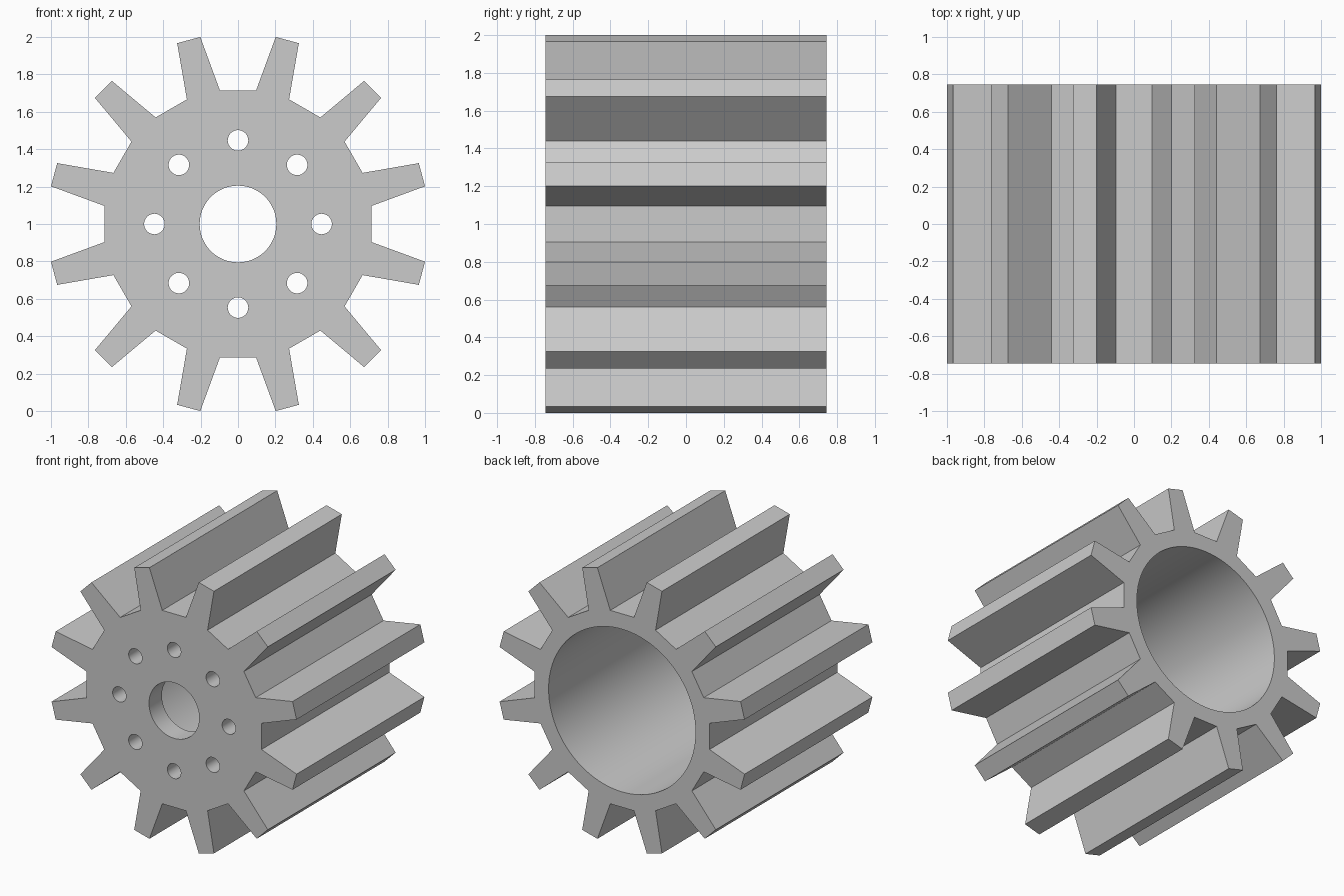
import bpy, bmesh, math
from mathutils import Vector

if "Cube" in bpy.data.objects:
    bpy.data.objects.remove(bpy.data.objects["Cube"], do_unlink=True)

TEETH = 12
TIP_R, ROOT_R = 1.02, 0.72
TIP_HALF, ROOT_HALF = 3.6, 7.3      # half angles of a tooth, in degrees
HALF_LEN = 0.745
PLATE = 0.15                        # thickness of the front web
CENTRE_Z = 1.0

grey = bpy.data.materials.new("light_grey")
grey.use_nodes = True
colour = (0.6, 0.6, 0.6, 1)
grey.diffuse_color = colour
grey.node_tree.nodes["Principled BSDF"].inputs["Base Color"].default_value = colour


def polar(radius, degrees):
    a = math.radians(degrees)
    return radius * math.sin(a), CENTRE_Z + radius * math.cos(a)


def prism(name, outline, y0, y1):
    """Extrude an x-z outline along y."""
    bm = bmesh.new()
    face = bm.faces.new([bm.verts.new((x, y0, z)) for x, z in outline])
    out = bmesh.ops.extrude_face_region(bm, geom=[face])
    moved = [v for v in out["geom"] if isinstance(v, bmesh.types.BMVert)]
    bmesh.ops.translate(bm, verts=moved, vec=Vector((0, y1 - y0, 0)))
    bmesh.ops.recalc_face_normals(bm, faces=bm.faces)
    mesh = bpy.data.meshes.new(name)
    bm.to_mesh(mesh)
    bm.free()
    mesh.materials.append(grey)
    obj = bpy.data.objects.new(name, mesh)
    bpy.context.collection.objects.link(obj)
    return obj


def drill(body, radius, x, z, y0, y1, sides):
    """Cut a round hole along y."""
    ring = [(x + radius * math.cos(math.tau * i / sides),
             z + radius * math.sin(math.tau * i / sides)) for i in range(sides)]
    cutter = prism("hole_cutter", ring, y0, y1)
    cutter.hide_render = True
    mod = body.modifiers.new("hole", "BOOLEAN")
    mod.operation = "DIFFERENCE"
    mod.solver = "EXACT"
    mod.object = cutter
    bpy.ops.object.modifier_apply(modifier=mod.name)
    bpy.data.objects.remove(cutter, do_unlink=True)


# Toothed body
outline = []
for i in range(TEETH):
    mid = (i + 0.5) * 360 / TEETH
    outline += [polar(ROOT_R, mid - ROOT_HALF), polar(TIP_R, mid - TIP_HALF),
                polar(TIP_R, mid + TIP_HALF), polar(ROOT_R, mid + ROOT_HALF)]
gear = prism("pinion_gear", outline, -HALF_LEN, HALF_LEN)
bpy.context.view_layer.objects.active = gear
gear.select_set(True)

# Deep bore open at the back
drill(gear, 0.6, 0, CENTRE_Z, -HALF_LEN + PLATE, HALF_LEN + 0.1, 96)

# Shaft hole and bolt circle through the front web
web = (-HALF_LEN - 0.1, -HALF_LEN + PLATE + 0.1)
drill(gear, 0.205, 0, CENTRE_Z, *web, 64)
for i in range(8):
    drill(gear, 0.055, *polar(0.447, i * 45), *web, 32)

bpy.ops.object.shade_smooth_by_angle(angle=math.radians(25))
